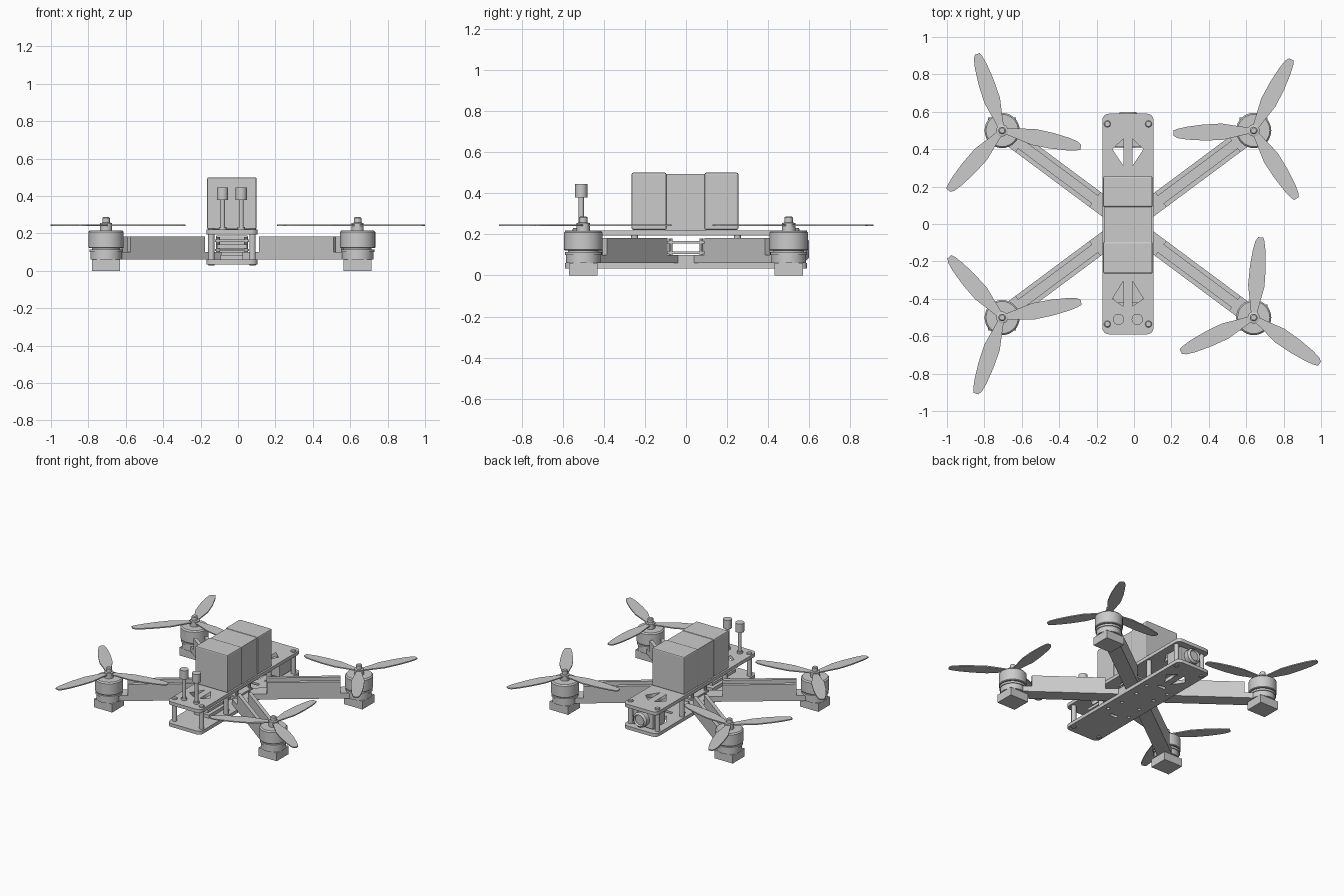
import bpy, bmesh, math
from mathutils import Matrix, Vector

if "Cube" in bpy.data.objects:
    bpy.data.objects.remove(bpy.data.objects["Cube"])

CX = -0.0325                      # centreline of the frame
HX, HY = 0.6725, 0.5              # motor offsets from the centreline

grey = bpy.data.materials.new("plain grey")
grey.diffuse_color = (0.6, 0.6, 0.6, 1)
grey.use_nodes = True
grey.node_tree.nodes["Principled BSDF"].inputs["Base Color"].default_value = grey.diffuse_color


def finish(name, bm, smooth=False):
    bmesh.ops.recalc_face_normals(bm, faces=bm.faces)
    me = bpy.data.meshes.new(name)
    bm.to_mesh(me)
    bm.free()
    ob = bpy.data.objects.new(name, me)
    bpy.context.collection.objects.link(ob)
    me.materials.append(grey)
    if smooth:
        bpy.ops.object.select_all(action='DESELECT')
        ob.select_set(True)
        bpy.context.view_layer.objects.active = ob
        bpy.ops.object.shade_smooth_by_angle(angle=math.radians(35))
    return ob


def box(name, x0, x1, y0, y1, z0, z1, bevel=0, origin=(CX, 0), angle=0):
    """Box in local limits, turned about z and moved to origin."""
    bm = bmesh.new()
    bmesh.ops.create_cube(bm, size=1)
    for v in bm.verts:
        v.co = Vector(((x0 + x1) / 2 + v.co.x * (x1 - x0),
                       (y0 + y1) / 2 + v.co.y * (y1 - y0),
                       (z0 + z1) / 2 + v.co.z * (z1 - z0)))
    if bevel:
        bmesh.ops.bevel(bm, geom=bm.edges[:], offset=bevel, segments=2,
                        profile=0.5, affect='EDGES')
    bm.transform(Matrix.Translation((*origin, 0)) @ Matrix.Rotation(angle, 4, 'Z'))
    return finish(name, bm)


def lathe(name, profile, x, y, n=32, tilt=None):
    """Revolve (radius, height) pairs about z and place the result."""
    bm = bmesh.new()
    rings = [[bm.verts.new((r * math.cos(2 * math.pi * i / n),
                            r * math.sin(2 * math.pi * i / n), z))
              for i in range(n)] for r, z in profile]
    for a, b in zip(rings, rings[1:]):
        for i in range(n):
            j = (i + 1) % n
            bm.faces.new((a[i], a[j], b[j], b[i]))
    bm.faces.new(rings[0][::-1])
    bm.faces.new(rings[-1])
    if tilt:
        bm.transform(tilt)
    bm.transform(Matrix.Translation((x, y, 0)))
    return finish(name, bm, True)


def circle(x, y, r, n=16):
    return [(x + r * math.cos(2 * math.pi * i / n),
             y + r * math.sin(2 * math.pi * i / n)) for i in range(n)]


def rounded(hx, hy, r, cx=0, cy=0):
    pts = []
    for k, (sx, sy) in enumerate(((1, 1), (-1, 1), (-1, -1), (1, -1))):
        for i in range(5):
            a = math.pi / 2 * (k + i / 4)
            pts.append((cx + sx * (hx - r) + r * math.cos(a),
                        cy + sy * (hy - r) + r * math.sin(a)))
    return pts


def plate(name, outlines, z0, z1):
    """Flat plate: first outline is the rim, the others are holes."""
    cu = bpy.data.curves.new(name, 'CURVE')
    cu.dimensions, cu.fill_mode = '2D', 'BOTH'
    cu.extrude = (z1 - z0) / 2
    for pts in outlines:
        sp = cu.splines.new('POLY')
        sp.points.add(len(pts) - 1)
        for p, (x, y) in zip(sp.points, pts):
            p.co = (x, y, 0, 1)
        sp.use_cyclic_u = True
    ob = bpy.data.objects.new(name, cu)
    ob.location = (CX, 0, (z0 + z1) / 2)
    bpy.context.collection.objects.link(ob)
    cu.materials.append(grey)
    bpy.ops.object.select_all(action='DESELECT')
    ob.select_set(True)
    bpy.context.view_layer.objects.active = ob
    bpy.ops.object.convert(target='MESH')
    return ob


# Frame plates with triangular windows
rim = rounded(0.137, 0.59, 0.035)
back_windows = [[(s * 0.083, 0.40), (s * 0.024, 0.455), (s * 0.024, 0.31)] for s in (-1, 1)]
front_windows = [[(s * 0.083, -0.40), (s * 0.024, -0.305), (s * 0.024, -0.44)] for s in (-1, 1)]
plate("top_plate", [rim] + back_windows + front_windows, 0.195, 0.22)
holes = [circle(sx * 0.075, sy * 0.075, 0.012, 10) for sx in (-1, 1) for sy in (-1, 1)]
holes += [circle(sx * 0.09, y, 0.012, 10) for sx in (-1, 1) for y in (-0.2, 0.2)]
slots = [rounded(0.03, 0.012, 0.01, 0, y) for y in (-0.25, 0.25)]
plate("bottom_plate", [rim] + back_windows + holes + slots, 0.035, 0.06)

# Standoffs between the plates, with screw heads
for sx in (-1, 1):
    for y in (-0.535, -0.25, 0.25, 0.535):
        lathe("standoff", [(0.017, 0.055), (0.017, 0.2)], CX + sx * 0.11, y, 16)
        if abs(y) > 0.5:
            lathe("screw_head", [(0.018, 0.21), (0.018, 0.225), (0.014, 0.23)],
                  CX + sx * 0.11, y, 16)
            lathe("lower_screw_head", [(0.014, 0.028), (0.018, 0.032), (0.018, 0.045)],
                  CX + sx * 0.11, y, 16)

# Battery in two end blocks with a recessed strap band between them
box("battery_front", -0.132, 0.132, -0.265, -0.095, 0.222, 0.5, 0.008)
box("battery_back", -0.132, 0.132, 0.09, 0.255, 0.222, 0.5, 0.008)
box("battery_strap", -0.126, 0.126, -0.1, 0.095, 0.215, 0.494)

# Electronics stack and front transmitter board
for z in (0.105, 0.155):
    box("circuit_board", -0.09, 0.09, -0.09, 0.09, z, z + 0.012)
for sx in (-1, 1):
    for sy in (-1, 1):
        lathe("board_post", [(0.01, 0.06), (0.01, 0.18)], CX + sx * 0.075, sy * 0.075, 10)
box("transmitter", -0.08, 0.08, -0.42, -0.15, 0.12, 0.14)
box("receiver", -0.06, 0.06, -0.38, -0.18, 0.06, 0.085)
box("centre_block", -0.135, 0.135, -0.045, 0.045, 0.06, 0.1)

# Camera facing the rear
box("camera_body", -0.085, 0.085, 0.41, 0.55, 0.065, 0.19, 0.006)
lathe("camera_lens", [(0.055, 0.54), (0.055, 0.585), (0.042, 0.598), (0.036, 0.585)],
      CX, 0, 24, Matrix.Translation((0, 0, 0.128)) @ Matrix.Rotation(-math.pi / 2, 4, 'X'))

# Twin antennas at the front
for dx in (-0.05, 0.05):
    lathe("antenna", [(0.02, 0.215), (0.02, 0.235), (0.013, 0.235), (0.013, 0.38),
                      (0.03, 0.38), (0.03, 0.445)], CX + dx, -0.51, 20)

# Blade half outline: radius, leading edge, trailing edge
BLADE = [(0.02, 0.016, -0.016), (0.08, 0.027, -0.026), (0.17, 0.045, -0.043),
         (0.27, 0.044, -0.041), (0.36, 0.036, -0.032), (0.41, 0.026, -0.022),
         (0.43, 0.013, -0.014)]


def propeller(x, y, first):
    bm = bmesh.new()
    outline = [(r, a) for r, a, b in BLADE] + [(r, b) for r, a, b in BLADE[::-1]]
    for k in range(3):
        t = math.radians(first + 120 * k)
        c, s = math.cos(t), math.sin(t)
        f = bm.faces.new([bm.verts.new((x + r * c - w * s, y + r * s + w * c, 0.24))
                          for r, w in outline])
        top = bmesh.ops.extrude_face_region(bm, geom=[f])['geom']
        bmesh.ops.translate(bm, vec=(0, 0, 0.008),
                            verts=[g for g in top if isinstance(g, bmesh.types.BMVert)])
    finish("propeller", bm)


# Four arms, each with motor, propeller and foot
for sx, sy, first in ((-1, 1, 108), (1, 1, 62), (-1, -1, 11), (1, -1, 85)):
    x, y = CX + sx * HX, sy * HY
    inward = math.atan2(-sy * HY, -sx * HX)
    place = dict(origin=(x, y), angle=inward)
    box("arm_floor", 0, 0.73, -0.05, 0.05, 0.06, 0.1, **place)
    for side in (-1, 1):
        a, b = sorted((side * 0.025, side * 0.05))
        box("arm_wall", 0.125, 0.62, a, b, 0.06, 0.183, **place)
    box("foot", -0.075, 0.075, -0.069, 0.069, 0, 0.06, origin=(x, y))
    lathe("motor_base", [(0.084, 0.06), (0.084, 0.1), (0.09, 0.1), (0.09, 0.115),
                         (0.075, 0.115), (0.075, 0.128)], x, y)
    lathe("motor_bell", [(0.09, 0.122), (0.094, 0.126), (0.094, 0.208),
                         (0.086, 0.217), (0.03, 0.217)], x, y)
    lathe("motor_shaft", [(0.032, 0.21), (0.032, 0.255), (0.02, 0.258),
                          (0.02, 0.283), (0.014, 0.288)], x, y, 20)
    propeller(x, y, first)
